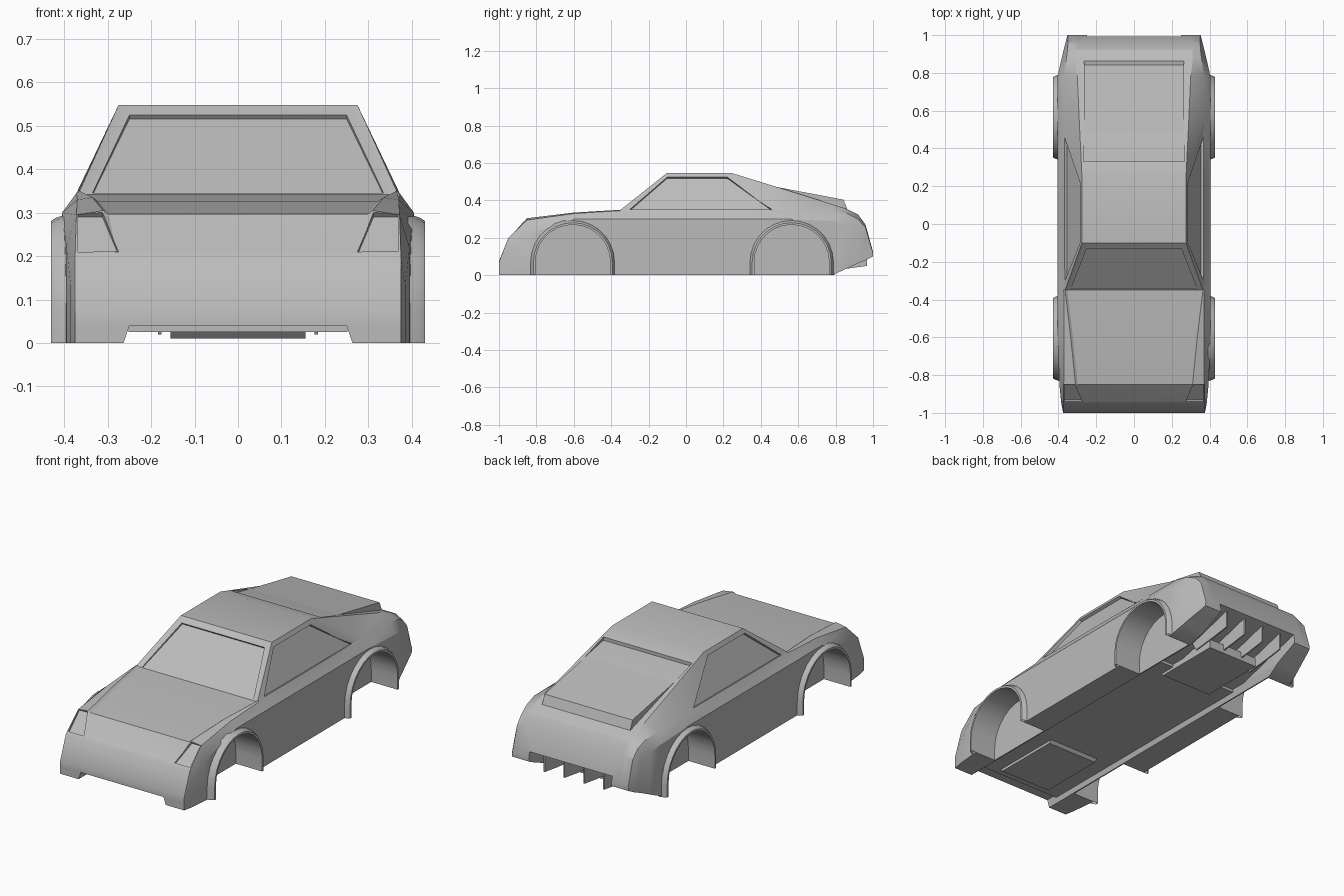
import bpy, bmesh, math
from mathutils import Vector

cube = bpy.data.objects.get("Cube")
if cube:
    bpy.data.objects.remove(cube, do_unlink=True)

GREY = (0.5, 0.5, 0.5, 1)
paint = bpy.data.materials.new("body_grey")
paint.use_nodes = True
paint.diffuse_color = GREY
paint.node_tree.nodes["Principled BSDF"].inputs["Base Color"].default_value = GREY


def skin(name, rings, closed=True, caps=True):
    """Join matching rings of points into one surface."""
    bm = bmesh.new()
    rows = [[bm.verts.new(p) for p in ring] for ring in rings]
    n = len(rows[0])
    for a, b in zip(rows, rows[1:]):
        for i in range(n if closed else n - 1):
            j = (i + 1) % n
            bm.faces.new((a[i], a[j], b[j], b[i]))
    if caps:
        bm.faces.new(rows[0][::-1])
        bm.faces.new(rows[-1])
    bmesh.ops.recalc_face_normals(bm, faces=bm.faces)
    mesh = bpy.data.meshes.new(name)
    bm.to_mesh(mesh)
    bm.free()
    mesh.materials.append(paint)
    obj = bpy.data.objects.new(name, mesh)
    bpy.context.collection.objects.link(obj)
    return obj


def prism_x(name, outline, x0, x1):
    return skin(name, [[(x, y, z) for y, z in outline] for x in (x0, x1)])


def prism_y(name, outline, y0, y1):
    return skin(name, [[(x, y, z) for x, z in outline] for y in (y0, y1)])


def recess(name, points, depth):
    """Cutter that sinks a flat panel below the surface it lies on."""
    pts = [Vector(p) for p in points]
    normal = (pts[1] - pts[0]).cross(pts[2] - pts[0]).normalized()
    if normal.dot(sum(pts, Vector()) - Vector((0, 0, 0.3))) < 0:
        normal.negate()
    return skin(name, [[p + normal * d for p in pts] for d in (-depth, 0.05)])


def cut(target, cutter):
    mod = target.modifiers.new("cut", 'BOOLEAN')
    mod.operation = 'DIFFERENCE'
    mod.solver = 'EXACT'
    mod.object = cutter
    bpy.context.view_layer.objects.active = target
    bpy.ops.object.modifier_apply(modifier=mod.name)
    bpy.data.objects.remove(cutter, do_unlink=True)


def smooth(obj, degrees=25):
    bpy.ops.object.select_all(action='DESELECT')
    obj.select_set(True)
    bpy.context.view_layer.objects.active = obj
    bpy.ops.object.shade_smooth_by_angle(angle=math.radians(degrees))


# Body stations: y, underside z, waist x z, shoulder x z, rail x z
STATIONS = [
    (-1, 0, .375, .04, .375, .07, .29, .075),
    (-.95, 0, .385, .13, .375, .2, .29, .2),
    (-.85, 0, .395, .22, .372, .295, .31, .305),
    (-.6, 0, .405, .3, .37, .33, .335, .335),
    (-.35, 0, .405, .3, .372, .345, .365, .35),
    (-.1, 0, .405, .3, .372, .345, .275, .548),
    (.24, 0, .405, .3, .372, .345, .275, .548),
    (.55, 0, .405, .3, .372, .345, .29, .452),
    (.78, 0, .405, .29, .37, .345, .3, .38),
    (.86, .036, .387, .27, .36, .33, .31, .355),
    (.92, .064, .373, .23, .352, .3, .31, .325),
    (.96, .08, .363, .19, .35, .255, .31, .27),
    (1, .1, .353, .115, .35, .12, .31, .125),
]
rings = []
for y, low, wx, wz, sx, sz, rx, rz in STATIONS:
    step = .008 if -.9 < y < -.3 else 0
    half = [(wx, low), (wx, wz), (sx, sz), (rx, rz), (rx - .012, rz - step)]
    rings.append([(x, y, z) for x, z in half] + [(-x, y, z) for x, z in half[::-1]])
body = skin("body_shell", rings)

# Windscreen
cut(body, recess("windscreen_cut", [
    (-.335, -.35, .35), (.335, -.35, .35), (.25, -.129, .525), (-.25, -.129, .525)], .012))

# Side windows and headlights
WINDOW = [(-.3, .352), (-.1, .525), (.22, .525), (.46, .352)]
LAMP = [(.368, .21), (.275, .21), (.312, .297), (.368, .297)]
for s in (-1, 1):
    cut(body, recess("window_cut", [
        (s * (.372 - (z - .345) * .478), y, z) for y, z in WINDOW], .016))
    cut(body, recess("headlight_cut", [
        (s * x, -.95 + (z - .2) * 1.03, z) for x, z in LAMP], .01))

# Rear hatch, sunk at the top and rising into the tail lip
cut(body, prism_x("hatch_cut", [(.33, .502), (.33, .6), (.7, .6), (.7, .43)], -.268, .268))
prism_x("tail_lip", [(.4, .42), (.4, .488), (.842, .404), (.862, .355), (.8, .34)],
        -.266, .266)


# Wheel arch outline: straight legs joined by a half circle
def arch(centre, radius, hub=.07, bottom=0, steps=14):
    bow = [(centre + radius * math.cos(math.pi * i / steps),
            hub + radius * math.sin(math.pi * i / steps)) for i in range(steps + 1)]
    return [(centre + radius, bottom)] + bow + [(centre - radius, bottom)]


FLARE = [(.395, .2), (.43, .2), (.43, .211), (.42, .218), (.39, .228)]
for label, centre in (("front", -.605), ("rear", .565)):
    for side, s in (("right", -1), ("left", 1)):
        cut(body, prism_x("wheel_well_cut", arch(centre, .2, bottom=-.1), s * .27, s * .6))
        lip = skin(f"{label}_{side}_arch_flare",
                   [[(s * x, y, z) for y, z in arch(centre, r)] for x, r in FLARE],
                   closed=False, caps=False)
        smooth(lip)

# Underside channel and diffuser ramp
cut(body, prism_y("channel_cut", [(-.28, -.05), (-.25, .04), (.25, .04), (.28, -.05)],
                  -1.2, 1.2))
cut(body, prism_x("diffuser_cut", [(.55, .03), (1.1, .18), (1.1, -.1), (.55, -.1)],
                  -.25, .25))
smooth(body)

# Floor panels
prism_x("floor_pan", [(-.93, .05), (-.93, .025), (.5, .025), (.5, .05)], -.252, .252)
prism_x("front_undertray", [(-.9, .03), (-.88, .01), (-.5, .01), (-.48, .03)], -.155, .155)
prism_x("rear_undertray", [(.4, .03), (.42, .01), (.8, .01), (.8, .06), (.6, .06)],
        -.155, .155)

# Diffuser fins
for i in range(4):
    x = -.18 + i * .12
    prism_x(f"diffuser_fin_{i + 1}",
            [(.68, .09), (.72, .02), (.86, .035), (.967, .05), (.967, .16)],
            x - .004, x + .004)
